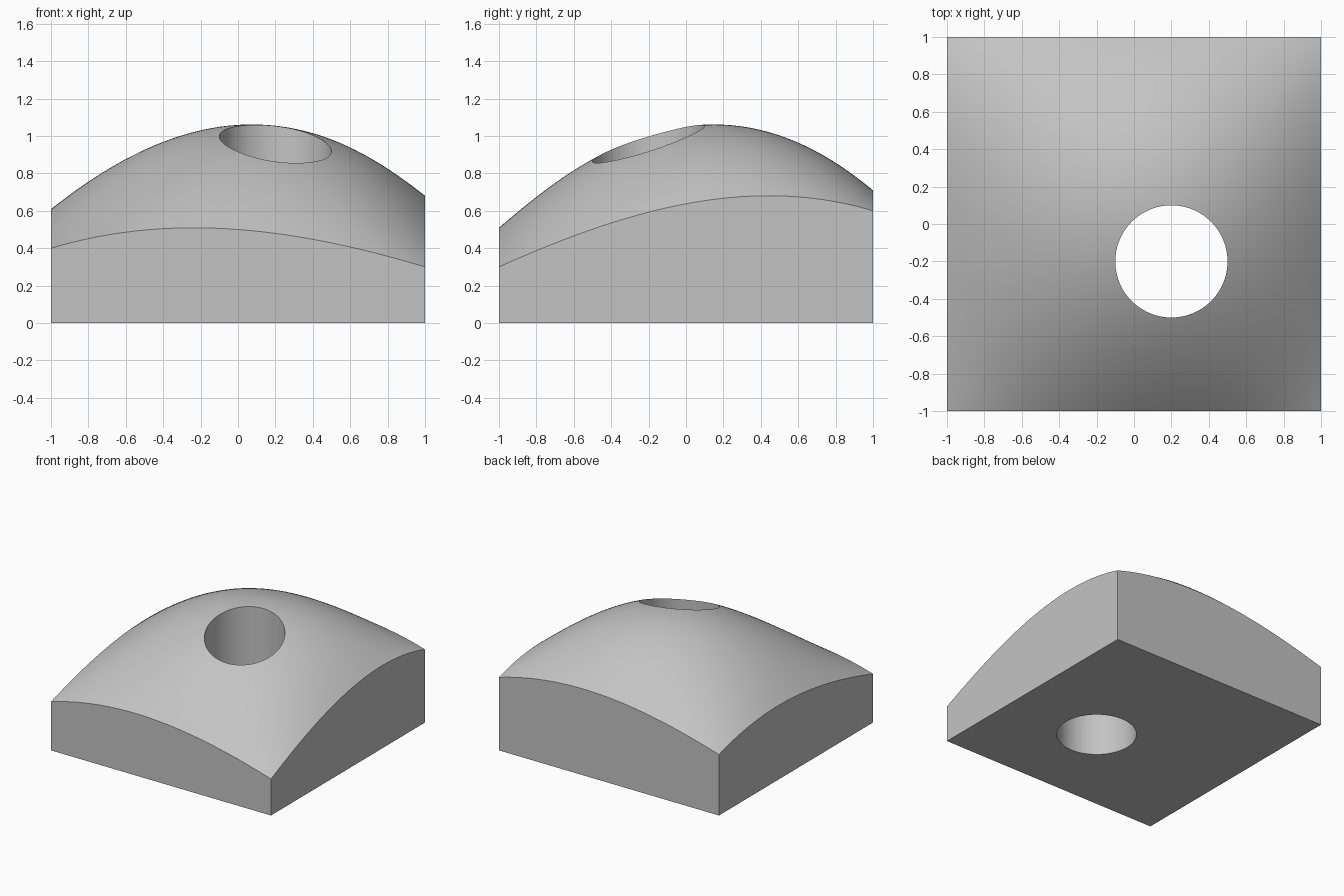
import bpy, bmesh, math

cube = bpy.data.objects.get("Cube")
if cube:
    bpy.data.objects.remove(cube, do_unlink=True)

# Heights of the control net: one row per x station, running from front to back
NET = [(0.4, 0.6, 0.7, 0.5),
       (0.6, 1.2, 1.4, 0.7),
       (0.5, 1.4, 1.5, 0.8),
       (0.3, 0.6, 0.8, 0.6)]
SEGMENTS = 64


def bezier(points, t):
    return sum(math.comb(3, k) * (1 - t) ** (3 - k) * t ** k * p
               for k, p in enumerate(points))


def crown_height(x, y):
    return bezier([bezier(row, (y + 1) / 2) for row in NET], (x + 1) / 2)


grey = bpy.data.materials.new("plain grey")
grey.use_nodes = True
colour = (0.55, 0.55, 0.55, 1)
grey.diffuse_color = colour
grey.node_tree.nodes["Principled BSDF"].inputs["Base Color"].default_value = colour

# Block: flat base, straight walls and a curved crown
bm = bmesh.new()
bmesh.ops.create_grid(bm, x_segments=SEGMENTS, y_segments=SEGMENTS, size=1)
crown = bm.verts[:]
base_faces = bm.faces[:]
new = bmesh.ops.extrude_face_region(bm, geom=base_faces, use_keep_orig=True)
for v in [g for g in new["geom"] if isinstance(g, bmesh.types.BMVert)]:
    v.co.z = crown_height(v.co.x, v.co.y)
bmesh.ops.recalc_face_normals(bm, faces=bm.faces)

# Merge the base into a single flat face
bmesh.ops.dissolve_faces(bm, faces=[f for f in bm.faces
                                    if all(abs(v.co.z) < 1e-5 for v in f.verts)])
mesh = bpy.data.meshes.new("domed_block")
bm.to_mesh(mesh)
bm.free()
block = bpy.data.objects.new("domed_block", mesh)
bpy.context.collection.objects.link(block)
mesh.materials.append(grey)

# Round hole straight through the block
bpy.ops.mesh.primitive_cylinder_add(vertices=96, radius=0.3, depth=4,
                                    location=(0.2, -0.2, 0.5))
cutter = bpy.context.object
cutter.name = "hole_cutter"
cutter.hide_render = True
cutter.data.materials.append(grey)
hole = block.modifiers.new("hole", "BOOLEAN")
hole.operation = "DIFFERENCE"
hole.solver = "EXACT"
hole.object = cutter

bpy.ops.object.select_all(action="DESELECT")
block.select_set(True)
bpy.context.view_layer.objects.active = block
bpy.ops.object.modifier_apply(modifier=hole.name)
bpy.data.objects.remove(cutter, do_unlink=True)
bpy.ops.object.shade_smooth_by_angle(angle=math.radians(25))
